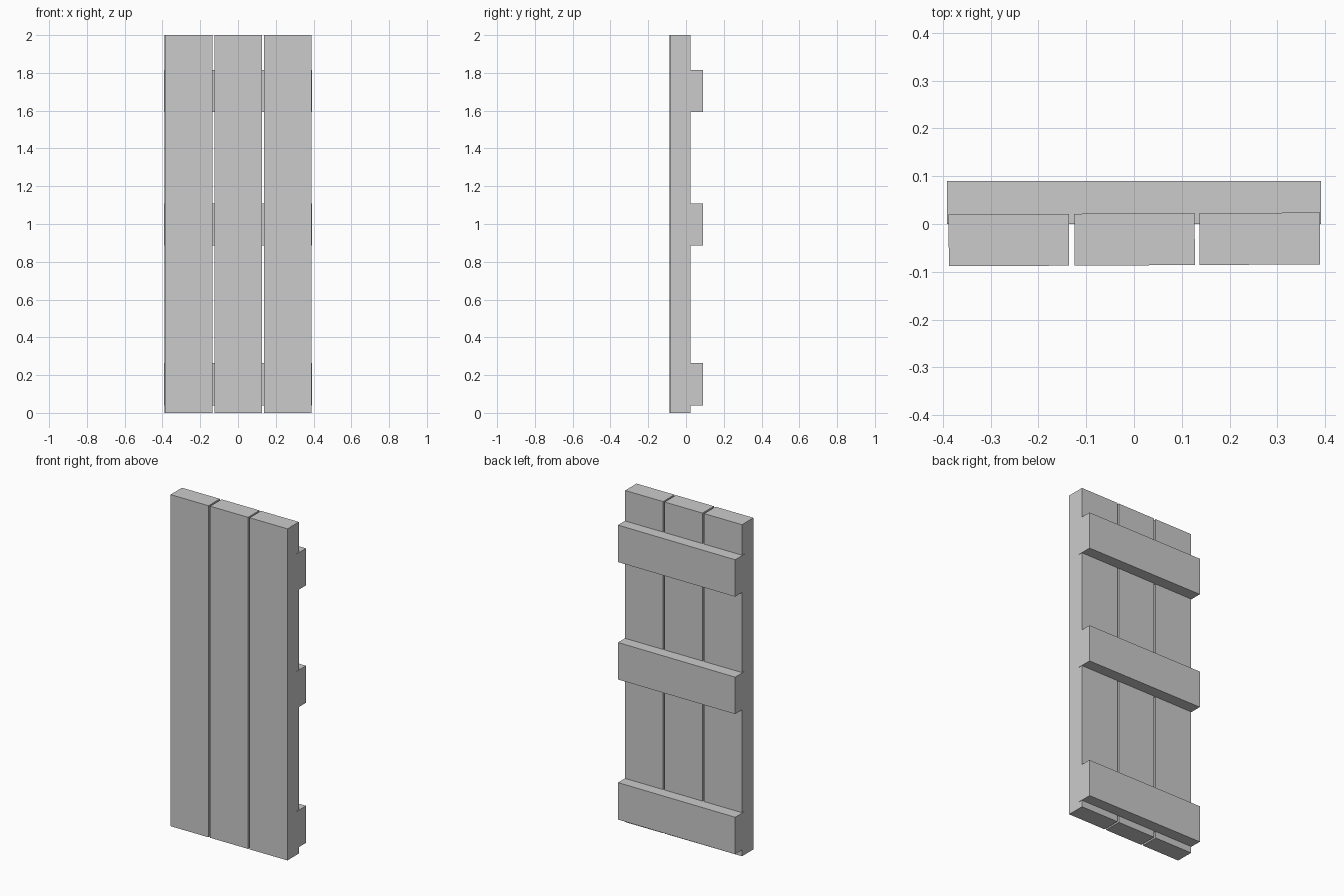
import bpy, bmesh
from mathutils import Matrix, Vector

if "Cube" in bpy.data.objects:
    bpy.data.objects.remove(bpy.data.objects["Cube"])


def box(name, lo, hi, turn=0.0):
    """Box between two corners, optionally turned about the world z axis."""
    lo, hi = Vector(lo), Vector(hi)
    bm = bmesh.new()
    bmesh.ops.create_cube(bm, size=1)
    bmesh.ops.scale(bm, vec=hi - lo, verts=bm.verts)
    bmesh.ops.translate(bm, vec=(lo + hi) / 2, verts=bm.verts)
    bmesh.ops.transform(bm, matrix=Matrix.Rotation(turn, 4, 'Z'), verts=bm.verts)
    mesh = bpy.data.meshes.new(name)
    bm.to_mesh(mesh)
    bm.free()
    obj = bpy.data.objects.new(name, mesh)
    bpy.context.collection.objects.link(obj)
    return obj


# Three upright planks, very slightly out of square with the battens
for i, x in enumerate((-0.262, 0.001, 0.263)):
    box(f"plank_{i + 1}", (x - 0.126, -0.0865, 0), (x + 0.126, 0.022, 2), turn=0.005)

# Three battens across the back, let into the planks
for name, z in (("bottom", 0.04), ("middle", 0.885), ("top", 1.593)):
    box(f"{name}_batten", (-0.391, 0, z), (0.391, 0.09, z + 0.223))
